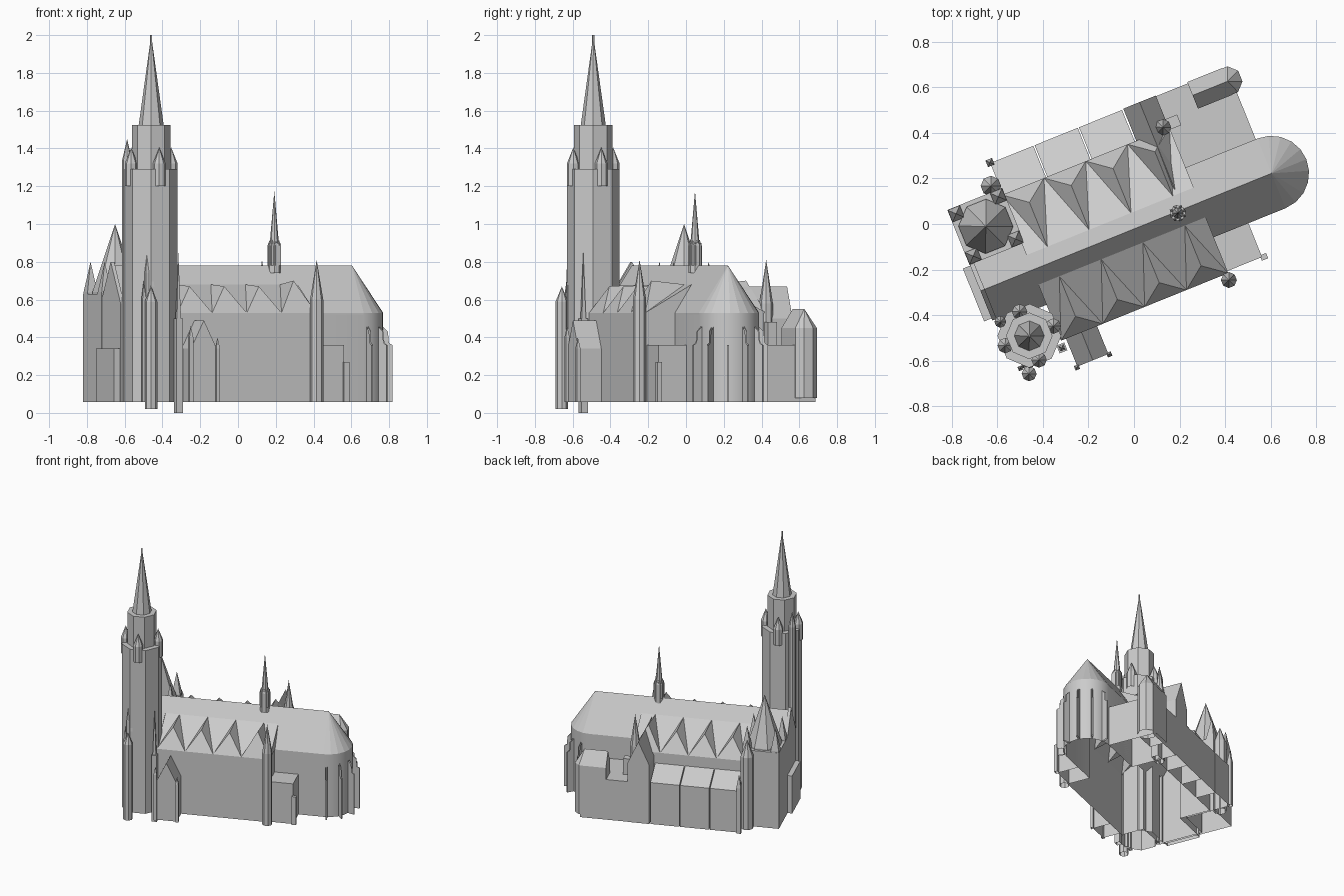
import bpy
from math import sin, cos, pi, radians

cube = bpy.data.objects.get("Cube")
if cube:
    bpy.data.objects.remove(cube)

stone = bpy.data.materials.new("pale_grey_stone")
stone.use_nodes = True
GREY = (0.6, 0.6, 0.6, 1)
stone.diffuse_color = GREY
stone.node_tree.nodes["Principled BSDF"].inputs["Base Color"].default_value = GREY

TURN = radians(22)   # the whole church is turned on its plot
BASE = 0.057         # foot of the main walls
MID = -0.02          # centre line of the nave


def build(name, verts, faces):
    me = bpy.data.meshes.new(name)
    me.from_pydata(verts, [], faces)
    me.materials.append(stone)
    ob = bpy.data.objects.new(name, me)
    ob.rotation_euler.z = TURN
    bpy.context.collection.objects.link(ob)
    return ob


def walls(name, points, top, z0=BASE):
    """Upright strip of wall along a plan line."""
    n = len(points)
    verts = [(u, v, z) for z in (z0, top) for u, v in points]
    return build(name, verts, [(i, i + 1, n + i + 1, n + i) for i in range(n - 1)])


def house(name, u0, u1, v0, v1, eave, ridge, along="u", z0=BASE, ends=(True, True)):
    """Open-bottomed walls with a gable roof."""
    if along == "u":
        a0, a1, b0, b1 = v0, v1, u0, u1
        place = lambda a, b, z: (b, a, z)
    else:
        a0, a1, b0, b1 = u0, u1, v0, v1
        place = lambda a, b, z: (a, b, z)
    profile = [(a0, z0), (a0, eave), ((a0 + a1) / 2, ridge), (a1, eave), (a1, z0)]
    verts = [place(a, b, z) for b in (b0, b1) for a, z in profile]
    faces = [(i, i + 1, i + 6, i + 5) for i in range(4)]
    if ends[0]:
        faces.append((0, 1, 2, 3, 4))
    if ends[1]:
        faces.append((9, 8, 7, 6, 5))
    return build(name, verts, faces)


def box(name, u0, u1, v0, v1, top, top_far=None):
    """Open-bottomed block; top_far gives a lean-to slope across v."""
    far = top if top_far is None else top_far
    ring = [(u0, v0, top), (u1, v0, top), (u1, v1, far), (u0, v1, far)]
    verts = [(u, v, BASE) for u, v, z in ring] + ring
    faces = [(i, (i + 1) % 4, (i + 1) % 4 + 4, i + 4) for i in range(4)]
    return build(name, verts, faces + [(4, 5, 6, 7)])


def turret(name, u, v, r, z0, z1, tip=None, sides=8, cone_r=None):
    """Prism with an optional pointed roof."""
    cone_r = cone_r or r
    angles = [2 * pi * (i + 0.5) / sides for i in range(sides)]

    def ring(rad, z):
        return [(u + rad * cos(a), v + rad * sin(a), z) for a in angles]

    verts = ring(r, z0) + ring(r, z1)
    n = sides
    faces = [(i, (i + 1) % n, n + (i + 1) % n, n + i) for i in range(n)]
    if tip is None or cone_r != r:
        faces.append(tuple(range(n, 2 * n)))
    if tip is not None:
        k = len(verts)
        verts += ring(cone_r, z1) + [(u, v, tip)]
        faces += [(k + i, k + (i + 1) % n, k + n) for i in range(n)]
    return build(name, verts, faces)


def smooth(ob):
    bpy.ops.object.select_all(action="DESELECT")
    ob.select_set(True)
    bpy.context.view_layer.objects.active = ob
    bpy.ops.object.shade_smooth_by_angle(angle=radians(30))


# Nave between the towers, choir and rounded apse
APSE, HALF = 0.643, 0.165
EAVE, RIDGE = 0.53, 0.78
WEST, EAST = -0.49, 0.3
S_EAVE, N_EAVE = MID - HALF, MID + HALF
house("nave_front", -0.72, WEST, S_EAVE, N_EAVE, EAVE, RIDGE, ends=(True, False))
house("main_roof", WEST, APSE, S_EAVE, N_EAVE, EAVE, RIDGE, z0=0.52, ends=(False, False))
house("west_gable", -0.735, -0.715, MID - 0.14, MID + 0.14, 0.58, 0.8)
box("west_porch", -0.77, -0.72, -0.15, 0.1, 0.34)
SEG = 10
arc = [(APSE + HALF * cos(a), MID + HALF * sin(a))
       for a in (pi * (i / SEG - 0.5) for i in range(SEG + 1))]
smooth(walls("choir_walls", [(EAST, S_EAVE)] + arc + [(EAST, N_EAVE)], EAVE))
build("apse_roof", [(u, v, EAVE) for u, v in arc] + [(APSE, MID, RIDGE)],
      [(i, i + 1, SEG + 1) for i in range(SEG)])

# Thin stepped buttress fins around the apse
for i in range(6):
    a = radians(-82 + 30 * i)
    profile = [(0.15, BASE), (0.213, BASE), (0.213, 0.36), (0.195, 0.37),
               (0.19, 0.43), (0.15, 0.47)]
    verts = [(APSE + r * cos(a) - t * sin(a), MID + r * sin(a) + t * cos(a), z)
             for t in (-0.005, 0.005) for r, z in profile]
    build("apse_buttress", verts,
          [tuple(range(6)), tuple(range(11, 5, -1)), (1, 2, 8, 7)])

# Aisle hall with a row of kite-shaped cross roofs on both sides
SOUTH, NORTH = -0.355, 0.335
for wall, side in ((SOUTH, -1), (NORTH, 1)):
    inner = MID + side * 0.07
    eave_v = MID + side * HALF
    walls("aisle_wall", [(WEST, eave_v), (WEST, wall), (EAST, wall), (EAST, eave_v)], EAVE)
    for i in range(4):
        u, w = -0.39 + 0.198 * i, 0.099
        peak = 0.7 if i == 3 else 0.67
        verts = [(u - w, wall, EAVE), (u + w, wall, EAVE),
                 (u, wall - side * 0.075, peak), (u, inner, 0.68),
                 (u - w, inner, 0.68), (u + w, inner, 0.68)]
        build("cross_roof", verts,
              [(0, 1, 2), (1, 3, 2), (3, 0, 2), (0, 3, 4), (1, 5, 3)])
    # Closing slopes at both ends of the row
    for end in (WEST, EAST + 0.003):
        build("aisle_roof_end", [(end, wall, EAVE), (end, eave_v, EAVE),
                                 (end, inner, 0.68)], [(0, 1, 2)])

# North side: low aisle bays, chapel gable, sacristy and small end chapel
for i in range(3):
    u = -0.485 + 0.21 * i
    box("north_aisle_bay", u, u + 0.204, NORTH, 0.484, 0.45, 0.37)
house("north_chapel", 0.146, EAST, NORTH, 0.487, 0.5, 0.67, "v", ends=(False, True))
house("north_chapel_roof", 0.146, EAST, 0.06, NORTH, 0.5, 0.67, "v", z0=0.49,
      ends=(False, False))
box("sacristy", EAST, 0.635, N_EAVE, 0.484, 0.36)
house("end_chapel", 0.45, 0.615, 0.364, 0.49, 0.45, 0.55, z0=0.08, ends=(True, False))
turret("end_chapel_apse", 0.615, 0.427, 0.066, 0.08, 0.45, 0.55, 8)
turret("north_stair_turret", 0.277, 0.346, 0.036, BASE, 0.58, 0.81)
box("north_chimney", 0.3, 0.355, 0.325, 0.375, 0.48)

# South side: porch, corner turret and flat annexe
house("south_porch", -0.465, -0.318, -0.487, SOUTH, 0.34, 0.49, "v", ends=(True, False))
for u, top in ((-0.468, 0.46), (-0.315, 0.4)):
    turret("porch_pinnacle", u, -0.49, 0.015, BASE, top - 0.06, top, 4)
box("south_annexe", EAST, 0.467, -0.345, S_EAVE, 0.36)
box("annexe_buttress", 0.46, 0.49, -0.36, -0.335, 0.27)
turret("south_stair_turret", 0.294, -0.384, 0.035, BASE, 0.6, 0.81)

# Tall tower
TU, TV = -0.61, -0.283
turret("tall_tower", TU, TV, 0.14, BASE, 1.29)
turret("belfry", TU, TV, 0.102, 1.29, 1.525, 2.0, cone_r=0.066)
turret("spire_finial", TU, TV, 0.006, 1.93, 2.0, sides=4)
for i in range(4):
    a = i * pi / 2
    turret("tower_bartizan", TU + 0.114 * cos(a), TV + 0.114 * sin(a),
           0.034, 1.2, 1.32, 1.405)
turret("tower_stair", -0.705, -0.178, 0.026, BASE, 1.34, 1.45)

# Slim turrets and pinnacles at the tower foot
turret("tower_foot_turret", -0.673, -0.437, 0.033, 0.02, 0.59, 0.67)
for u, v, top in ((-0.7, -0.4, 0.7), (-0.68, -0.395, 0.84), (-0.655, -0.405, 0.77)):
    turret("tower_pinnacle", u, v, 0.014, BASE, top - 0.1, top, 4)
turret("corner_pinnacle", -0.497, -0.386, 0.026, 0, 0.5, 0.85, 4, 0.016)

# Short tower with central spire and corner pyramids
SU, SV, SH = -0.607, 0.234, 0.13
box("short_tower", SU - SH, SU + SH, SV - SH, SV + SH, 0.63)
turret("short_spire", SU, SV, 0.12, 0.62, 0.64, 1.0)
for su in (-1, 1):
    for sv in (-1, 1):
        turret("corner_pyramid", SU + su * 0.1, SV + sv * 0.1, 0.04, 0.62, 0.64, 0.8, 4)
turret("short_tower_stair", -0.52, 0.39, 0.045, BASE, 0.6, 0.72)
turret("aisle_corner_pinnacle", -0.485, 0.487, 0.022, BASE, 0.4, 0.5, 4)

# Ridge turret
RU, RV = 0.196, -0.028
turret("ridge_turret", RU, RV, 0.034, 0.74, 0.9, 1.175, cone_r=0.024)
for i in range(8):
    a = i * pi / 4
    turret("ridge_turret_gable", RU + 0.027 * cos(a), RV + 0.027 * sin(a),
           0.012, 0.78, 0.885, 0.915, 4)
